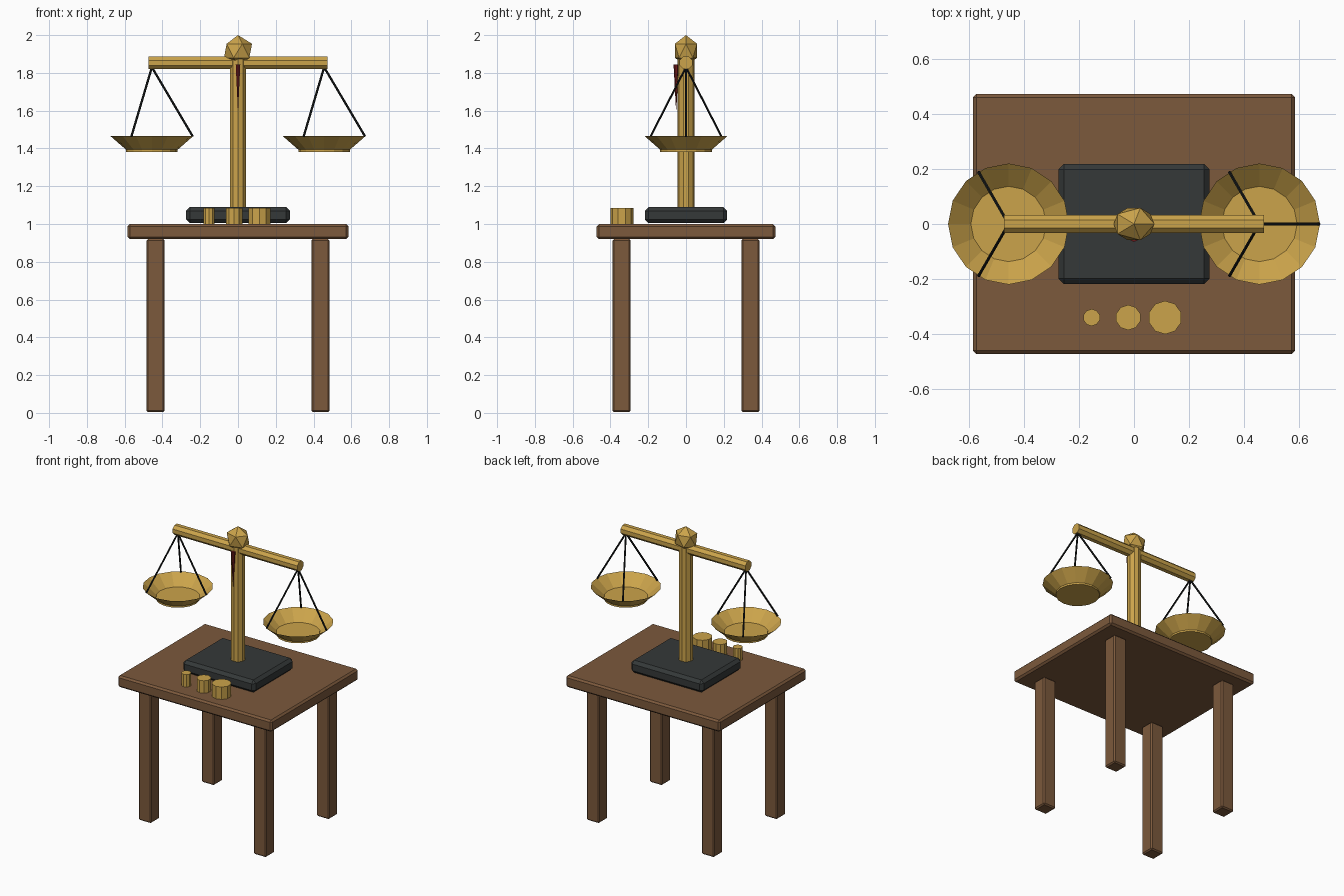
import bpy, math
from mathutils import Vector

if "Cube" in bpy.data.objects:
    bpy.data.objects.remove(bpy.data.objects["Cube"])


def material(name, rgb):
    m = bpy.data.materials.new(name)
    m.diffuse_color = (*rgb, 1)
    m.use_nodes = True
    m.node_tree.nodes["Principled BSDF"].inputs["Base Color"].default_value = m.diffuse_color
    return m


WOOD = material("wood", (0.20, 0.10, 0.045))
BRASS = material("brass", (0.60, 0.37, 0.07))
SLATE = material("slate", (0.035, 0.04, 0.04))
CORD = material("cord", (0.01, 0.012, 0.012))
RED = material("red", (0.15, 0.01, 0.01))


def finish(name, mat):
    o = bpy.context.object
    o.name = name
    o.data.materials.append(mat)
    return o


def box(name, loc, size, mat, bevel):
    bpy.ops.mesh.primitive_cube_add(size=1, location=loc)
    o = finish(name, mat)
    o.scale = size
    bpy.ops.object.transform_apply(location=False, rotation=False, scale=True)
    b = o.modifiers.new("bevel", 'BEVEL')
    b.width, b.segments = bevel, 1
    return o


def rod(name, a, b, r, sides, mat, r2=None, spin=0, fill='NGON'):
    """Straight (or tapered) prism from point a to point b."""
    a, b = Vector(a), Vector(b)
    d = b - a
    bpy.ops.mesh.primitive_cone_add(vertices=sides, radius1=r, radius2=r if r2 is None else r2,
                                    depth=d.length, end_fill_type=fill, location=(a + b) / 2)
    o = finish(name, mat)
    q = d.to_track_quat('Z', 'Y')
    o.rotation_euler = (q.to_matrix() @ Vector((0, 0, 1)).rotation_difference(Vector((0, 0, 1)))
                        .to_matrix()).to_euler()
    if spin:
        o.rotation_euler.rotate_axis('Z', spin)
    return o


# Table
box("table_top", (0, 0, 0.96), (1.17, 0.945, 0.08), WOOD, 0.012)
for sx, xn in ((-1, "left"), (1, "right")):
    for sy, yn in ((-1, "front"), (1, "back")):
        box(f"{yn}_{xn}_leg", (sx * 0.436, sy * 0.341, 0.462), (0.096, 0.096, 0.916), WOOD, 0.008)

# Scale stand
box("scale_base", (0, 0, 1.047), (0.55, 0.436, 0.085), SLATE, 0.02)
rod("column", (0, 0, 1.08), (0, 0, 1.875), 0.045, 10, BRASS)
rod("beam", (-0.473, 0, 1.853), (0.473, 0, 1.853), 0.036, 8, BRASS, spin=math.pi / 8)
bpy.ops.mesh.primitive_ico_sphere_add(subdivisions=1, radius=1, location=(0, 0, 1.917))
finish("finial", BRASS).scale = (0.083, 0.069, 0.083)
rod("needle", (0, -0.052, 1.605), (0, -0.052, 1.845), 0.001, 6, RED, r2=0.014)

# Pans hung by three cords each
for cx, side in ((-0.456, "left"), (0.456, "right")):
    rod(f"{side}_pan_wall", (cx, 0, 1.392), (cx, 0, 1.466), 0.135, 16, BRASS, r2=0.22, fill='NOTHING')
    rod(f"{side}_pan_floor", (cx, 0, 1.382), (cx, 0, 1.398), 0.137, 16, BRASS)
    for i in range(3):
        t = i * math.tau / 3
        rod(f"{side}_cord_{i + 1}", (cx, 0, 1.83),
            (cx + 0.217 * math.cos(t), 0.217 * math.sin(t), 1.463), 0.006, 6, CORD)

# Loose weights
for i, (x, r) in enumerate(((-0.154, 0.031), (-0.021, 0.046), (0.113, 0.061))):
    rod(f"weight_{i + 1}", (x, -0.34, 1.0), (x, -0.34, 1.085), r, 10, BRASS)
